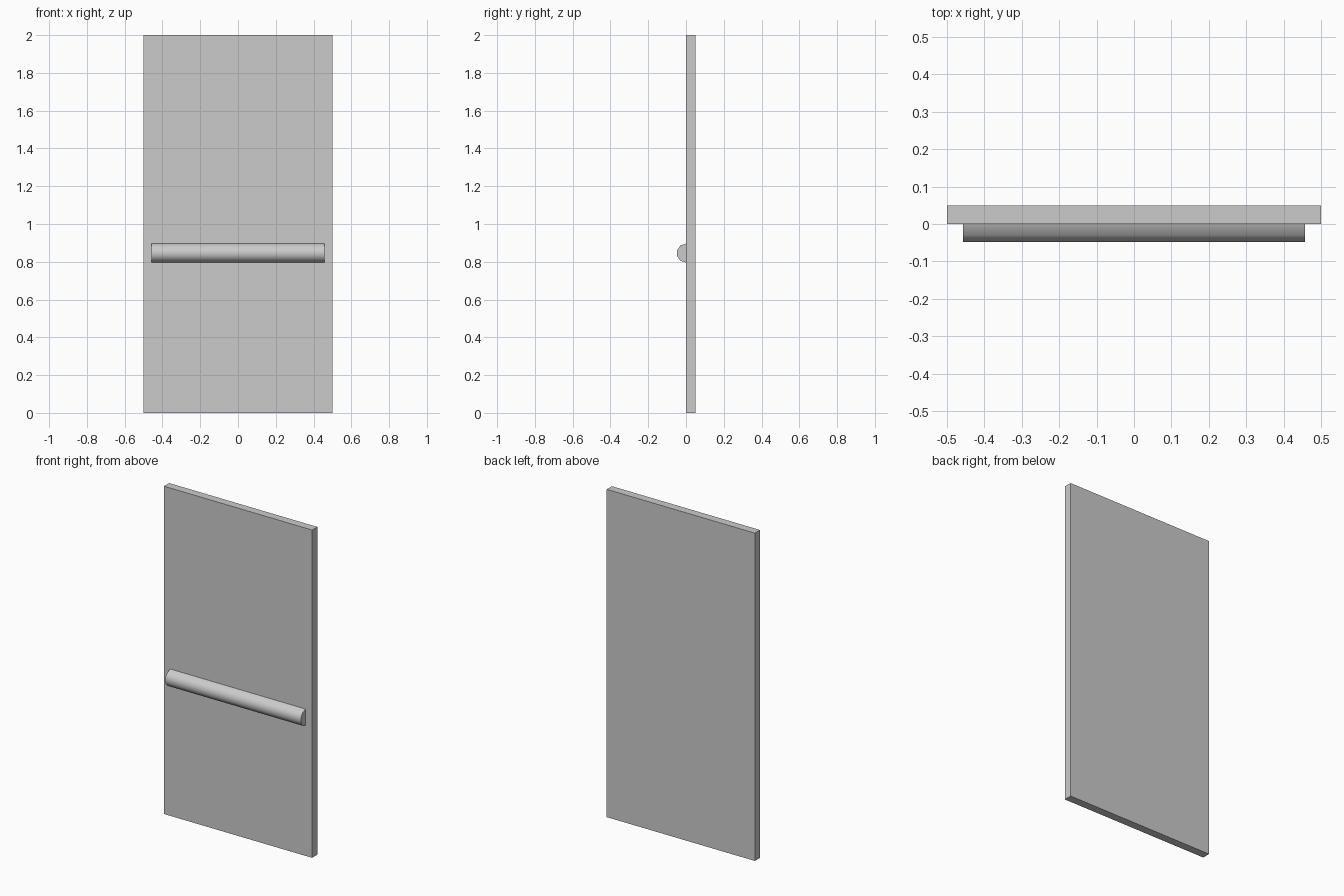
import bpy, bmesh, math

if "Cube" in bpy.data.objects:
    bpy.data.objects.remove(bpy.data.objects["Cube"])


def extrude_profile(name, pts, x0, x1):
    """Solid prism: (y, z) outline swept along x."""
    bm = bmesh.new()
    face = bm.faces.new([bm.verts.new((x0, y, z)) for y, z in pts])
    geom = bmesh.ops.extrude_face_region(bm, geom=[face])["geom"]
    moved = [v for v in geom if isinstance(v, bmesh.types.BMVert)]
    bmesh.ops.translate(bm, verts=moved, vec=(x1 - x0, 0, 0))
    bmesh.ops.recalc_face_normals(bm, faces=bm.faces)
    mesh = bpy.data.meshes.new(name)
    bm.to_mesh(mesh)
    bm.free()
    obj = bpy.data.objects.new(name, mesh)
    bpy.context.collection.objects.link(obj)
    return obj


# Flat door slab
extrude_profile("door_panel", [(0, 0), (0.05, 0), (0.05, 2), (0, 2)], -0.5, 0.5)

# Half-round push bar across the front
radius, centre_z, sides = 0.05, 0.846, 5
arc = [math.pi * i / sides for i in range(sides + 1)]
outline = [(-radius * math.sin(a), centre_z + radius * math.cos(a)) for a in arc]
bar = extrude_profile("push_bar", outline, -0.457, 0.457)
bpy.context.view_layer.objects.active = bar
bar.select_set(True)
bpy.ops.object.shade_smooth_by_angle(angle=math.radians(40))
